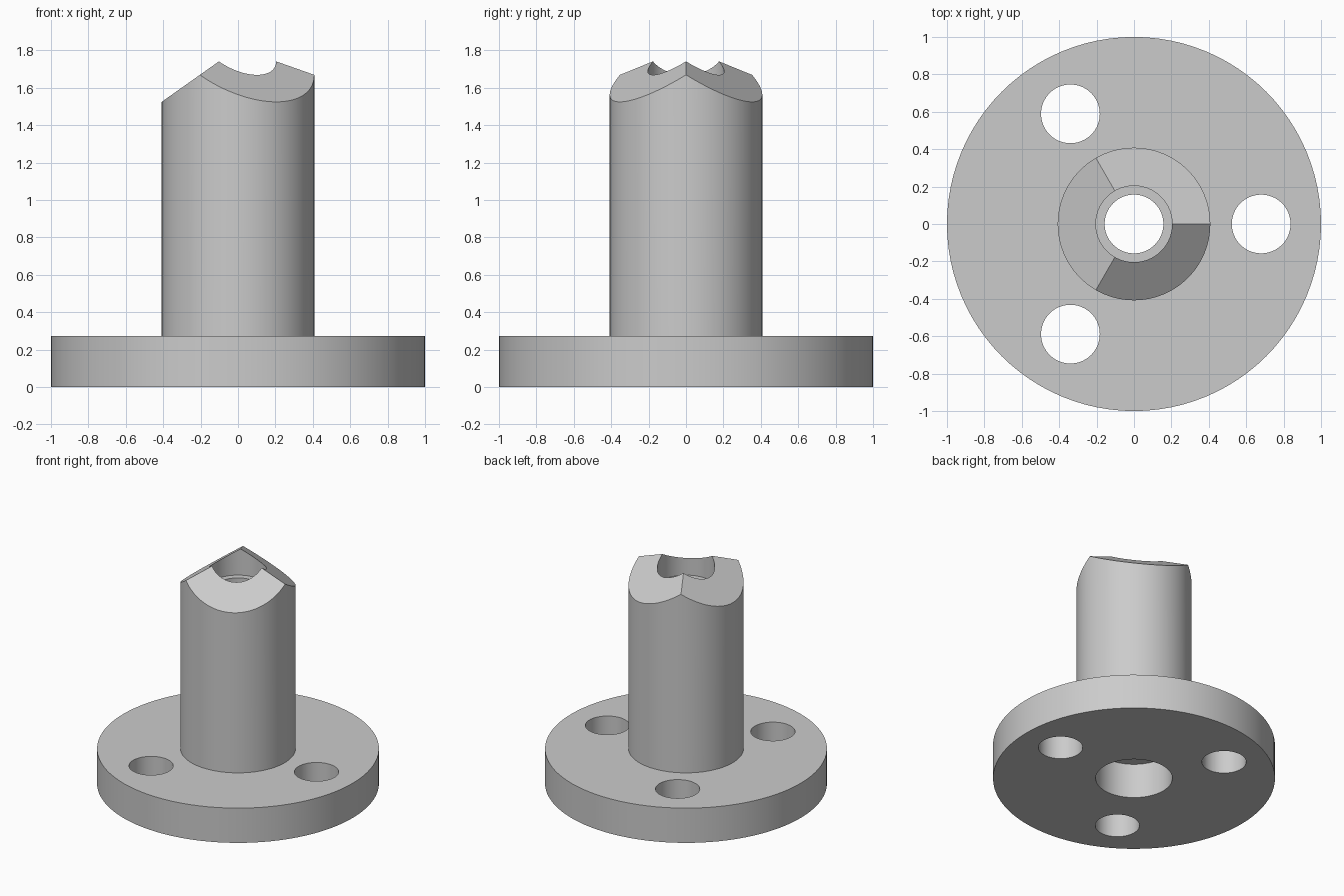
import bpy, bmesh, math

cube = bpy.data.objects.get("Cube")
if cube:
    bpy.data.objects.remove(cube, do_unlink=True)

SEGMENTS = 96            # divisible by 3 so the crown ridges fall on vertices
FLANGE_R, FLANGE_H = 1.0, 0.272
SHAFT_R, BORE_R, HOLE_R, RECESS_R = 0.408, 0.204, 0.157, 0.272
SEAT_Z, APEX_Z = 1.535, 1.813
SLOPE = math.sqrt(0.5)
BOLT_CIRCLE = 0.68
CROWN = None             # marks profile points that lie on the three-sided crown

steel = bpy.data.materials.new("plain_grey")
steel.use_nodes = True
grey = (0.6, 0.6, 0.6, 1)
steel.diffuse_color = grey
steel.node_tree.nodes["Principled BSDF"].inputs["Base Color"].default_value = grey


def crown_height(x, y):
    """Height of a three-sided pyramid with ridges at 0, 120 and 240 degrees."""
    faces = [math.radians(a) for a in (60, 180, 300)]
    return APEX_Z - SLOPE * max(x * math.cos(a) + y * math.sin(a) for a in faces)


def lathe(name, profile):
    """Revolve a closed (radius, height) profile about the z axis."""
    bm = bmesh.new()
    rings = []
    for r, z in profile:
        ring = []
        for i in range(SEGMENTS):
            a = math.tau * i / SEGMENTS
            x, y = r * math.cos(a), r * math.sin(a)
            ring.append(bm.verts.new((x, y, crown_height(x, y) if z is CROWN else z)))
        rings.append(ring)
    for k, lower in enumerate(rings):
        upper = rings[(k + 1) % len(rings)]
        for i in range(SEGMENTS):
            j = (i + 1) % SEGMENTS
            bm.faces.new((lower[i], lower[j], upper[j], upper[i]))
    bmesh.ops.recalc_face_normals(bm, faces=bm.faces)
    mesh = bpy.data.meshes.new(name)
    bm.to_mesh(mesh)
    bm.free()
    obj = bpy.data.objects.new(name, mesh)
    bpy.context.collection.objects.link(obj)
    mesh.materials.append(steel)
    return obj


def select_only(obj):
    bpy.ops.object.select_all(action='DESELECT')
    obj.select_set(True)
    bpy.context.view_layer.objects.active = obj


# Flange, shaft with crown, stepped bore and underside recess
body = lathe("flanged_shaft", [
    (RECESS_R, 0), (FLANGE_R, 0), (FLANGE_R, FLANGE_H), (SHAFT_R, FLANGE_H),
    (SHAFT_R, CROWN), (BORE_R, CROWN), (BORE_R, SEAT_Z), (HOLE_R, SEAT_Z),
    (HOLE_R, FLANGE_H), (RECESS_R, FLANGE_H)])

# Three bolt holes through the flange
for i in range(3):
    a = math.tau * i / 3
    bpy.ops.mesh.primitive_cylinder_add(
        vertices=64, radius=HOLE_R, depth=FLANGE_H * 2,
        location=(BOLT_CIRCLE * math.cos(a), BOLT_CIRCLE * math.sin(a), FLANGE_H / 2))
    cutter = bpy.context.object
    cutter.name = "bolt_hole_cutter"
    cutter.hide_render = True
    cutter.data.materials.append(steel)
    select_only(body)
    cut = body.modifiers.new("bolt_hole", 'BOOLEAN')
    cut.operation = 'DIFFERENCE'
    cut.solver = 'EXACT'
    cut.object = cutter
    bpy.ops.object.modifier_apply(modifier=cut.name)
    bpy.data.objects.remove(cutter, do_unlink=True)

select_only(body)
bpy.ops.object.shade_smooth_by_angle(angle=math.radians(30))
